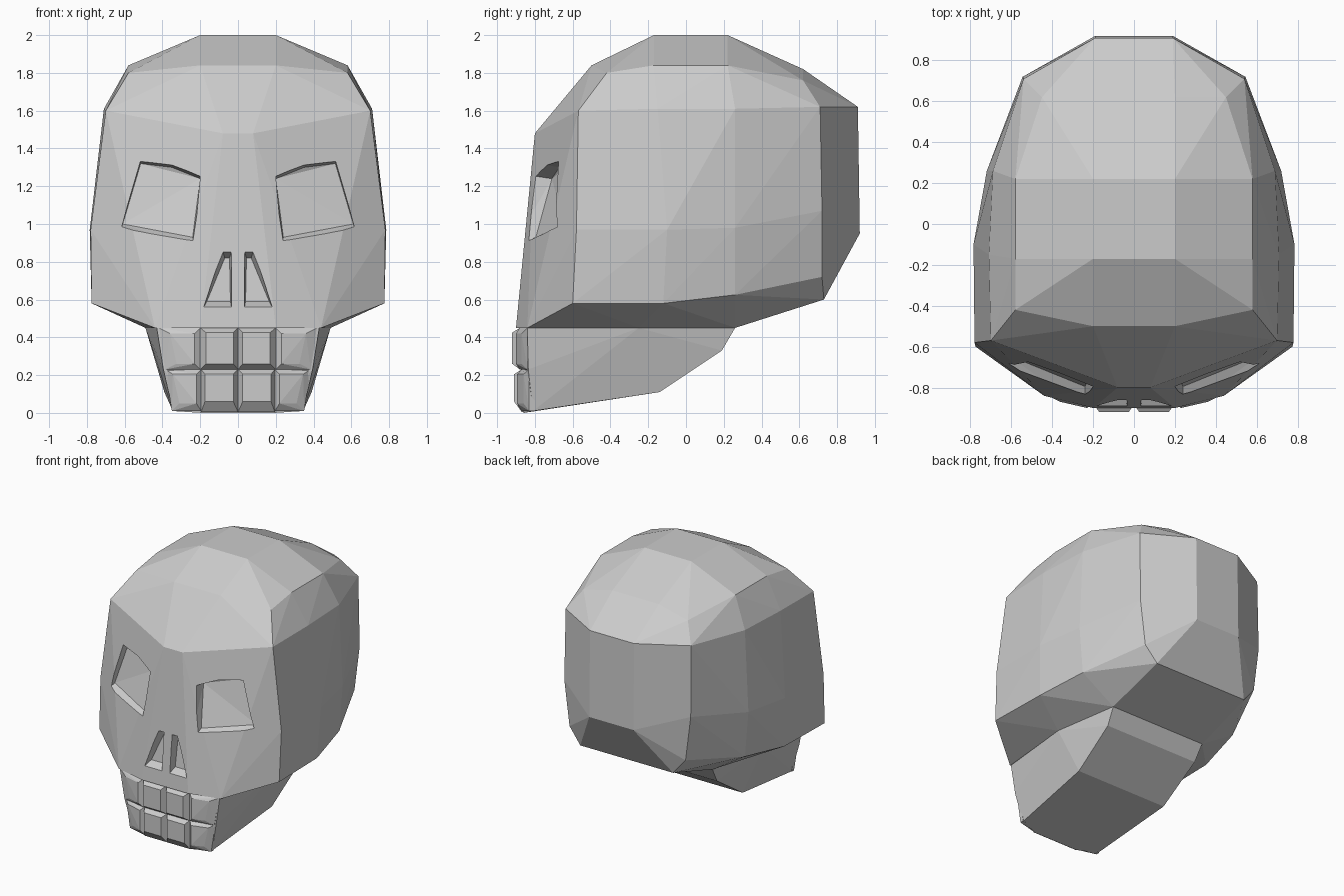
import bpy, bmesh, math

if "Cube" in bpy.data.objects:
    bpy.data.objects.remove(bpy.data.objects["Cube"])


def mirrored(pts):
    return [(s * x, y, z) for x, y, z in pts for s in (1, -1)]


def flip(pts):
    return [(-x, y, z) for x, y, z in pts]


def hulls(name, groups):
    """One object made of a flat-faced convex hull around each point group."""
    bm = bmesh.new()
    for pts in groups:
        part = bmesh.new()
        for p in pts:
            part.verts.new(p)
        res = bmesh.ops.convex_hull(part, input=part.verts[:])
        junk = [v for v in set(res["geom_interior"] + res["geom_unused"])
                if isinstance(v, bmesh.types.BMVert)]
        bmesh.ops.delete(part, geom=junk, context='VERTS')
        bmesh.ops.dissolve_limit(part, angle_limit=math.radians(1.5),
                                 verts=part.verts[:], edges=part.edges[:])
        bmesh.ops.recalc_face_normals(part, faces=part.faces[:])
        tmp = bpy.data.meshes.new("tmp")
        part.to_mesh(tmp)
        part.free()
        bm.from_mesh(tmp)
        bpy.data.meshes.remove(tmp)
    mesh = bpy.data.meshes.new(name)
    bm.to_mesh(mesh)
    bm.free()
    ob = bpy.data.objects.new(name, mesh)
    bpy.context.collection.objects.link(ob)
    return ob


# Cranium and face: rings from the crown down to the base, half only
crown = [(.2, -.17, 2), (.2, .22, 2), (.2, -.5, 1.84), (.2, .62, 1.82),
         (.58, -.42, 1.8), (.58, -.17, 1.84), (.58, .22, 1.84), (.45, .62, 1.76)]
temple = [(.08, -.8, 1.48), (.7, -.57, 1.6), (.71, -.15, 1.61),
          (.69, .26, 1.61), (.54, .71, 1.62), (.19, .91, 1.62)]
middle = [(.13, -.855, .86), (.78, -.58, .97), (.785, -.1, .97),
          (.72, .26, .98), (.545, .72, 1.07), (.19, .92, .95)]
cheek = [(.775, -.6, .58), (.765, -.12, .58), (.69, .26, .625),
         (.5, .72, .72), (.4, .73, .6)]
base = [(.2, -.9, .45), (.44, -.84, .45), (.49, -.25, .45), (.41, .26, .45)]
cranium = hulls("cranium", [mirrored(crown + temple + middle + cheek + base)])

# Eye sockets and nose openings: back panel, then the wider rim in front of the face
eye = [(.2, -.71, 1.24), (.35, -.67, 1.3), (.515, -.61, 1.32),
       (.61, -.645, 1.0), (.24, -.795, .93),
       (.2, -.88, 1.265), (.35, -.83, 1.33), (.52, -.78, 1.35),
       (.63, -.78, .945), (.235, -.92, .87)]
nose = [(.045, -.8, .82), (.07, -.8, .82), (.165, -.83, .59), (.04, -.83, .59),
        (.03, -.9, .87), (.085, -.9, .87), (.195, -.94, .535), (.03, -.94, .535)]
cutter = hulls("socket_cutter", [eye, flip(eye), nose, flip(nose)])
cutter.hide_render = True
mod = cranium.modifiers.new("sockets", 'BOOLEAN')
mod.operation = 'DIFFERENCE'
mod.solver = 'EXACT'
mod.object = cutter
bpy.context.view_layer.objects.active = cranium
bpy.ops.object.modifier_apply(modifier=mod.name)
bpy.data.objects.remove(cutter)

# Jaw
hulls("jaw", [mirrored([
    (.19, -.87, .45), (.43, -.84, .45), (.49, -.25, .45), (.41, .26, .45),
    (.4, .19, .33), (.39, -.14, .11), (.395, -.835, .23),
    (.345, -.81, .01), (.19, -.86, 0)])])


# Teeth: bevelled blocks, each from a base quad to a smaller raised quad;
# taper narrows the outer lower corners to follow the jaw
def tooth(a, b, c, d, z0, z1, e0, e1, taper=0):
    pts = [(x - (taper if z == z0 and x == b[0] else 0), y + dy, z)
           for x, y in (a, b) for z in (z0, z1) for dy in (0, .03)]
    for x, y in (c, d):
        pts += [(x - (taper if x == d[0] else 0), y, z0 + e0), (x, y, z1 - e1)]
    return pts


upper = [tooth((0, -.88), (.2, -.88), (.025, -.92), (.17, -.92), .23, .45, .03, .025),
         tooth((.2, -.88), (.42, -.84), (.23, -.9), (.36, -.87), .23, .45, .03, .03, .035)]
lower = [tooth((0, -.87), (.195, -.87), (.025, -.91), (.175, -.91), .005, .23, .055, .025),
         tooth((.195, -.87), (.385, -.83), (.22, -.895), (.345, -.86), .01, .23, .04, .025, .035)]
hulls("upper_teeth", upper + [flip(t) for t in upper])
hulls("lower_teeth", lower + [flip(t) for t in lower])
